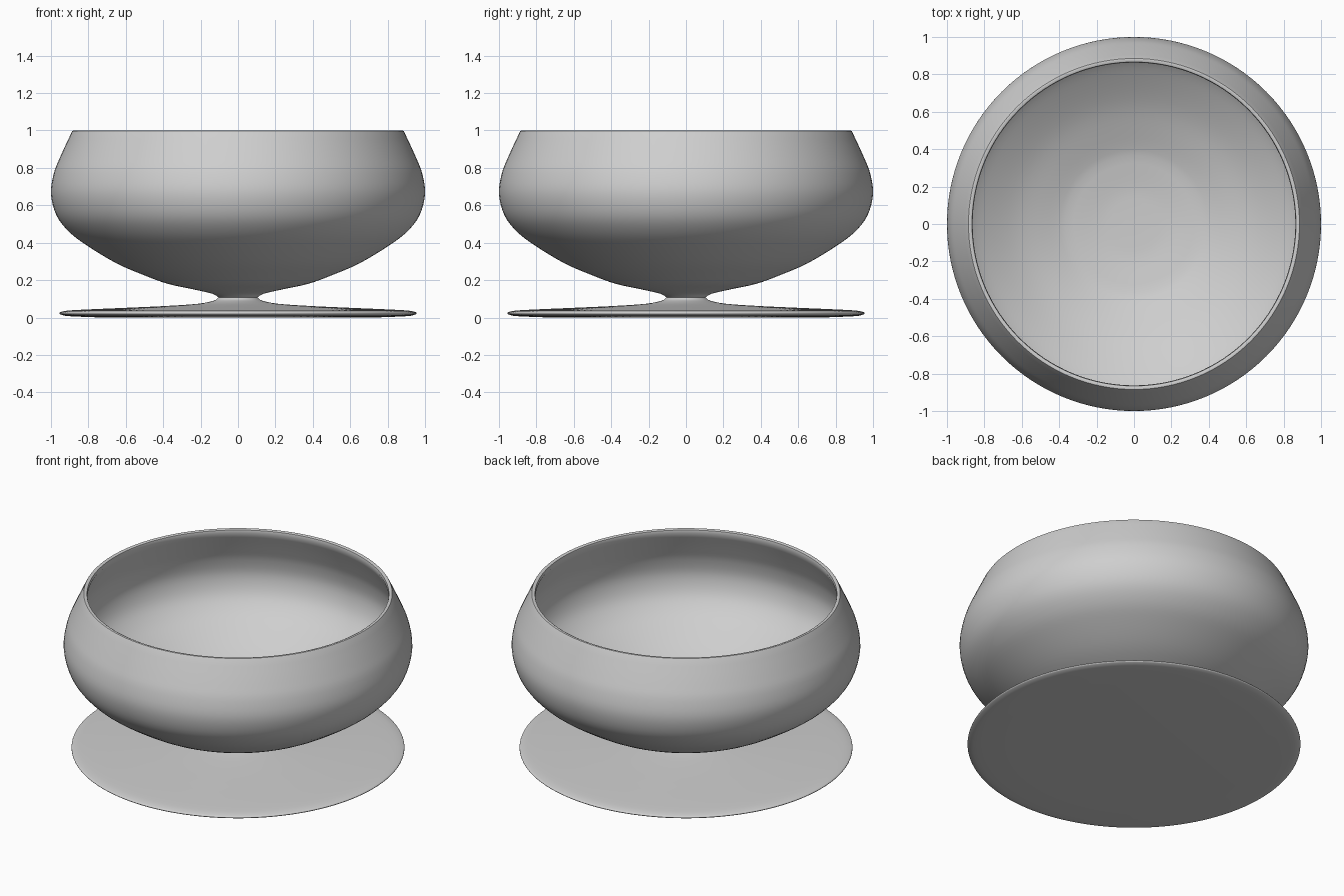
import bpy
import bmesh
import math
from mathutils import Vector

cube = bpy.data.objects.get("Cube")
if cube:
    bpy.data.objects.remove(cube, do_unlink=True)

SEGMENTS = 128
WALL = 0.03


def smooth_path(points, steps=4):
    """Pass a Catmull-Rom curve through the (radius, height) points."""
    pts = [Vector(p) for p in points]
    pts = [pts[0] * 2 - pts[1]] + pts + [pts[-1] * 2 - pts[-2]]
    path = []
    for a, b, c, d in zip(pts, pts[1:], pts[2:], pts[3:]):
        for i in range(steps):
            t = i / steps
            path.append((b * 2 + (c - a) * t
                         + (a * 2 - b * 5 + c * 4 - d) * t ** 2
                         + (b * 3 - a - c * 3 + d) * t ** 3) / 2)
    return path + [pts[-2]]


def inset_path(path, distance):
    """Shift a path towards the inside of the vessel."""
    result = []
    last = len(path) - 1
    for i, p in enumerate(path):
        tangent = (path[min(i + 1, last)] - path[max(i - 1, 0)]).normalized()
        result.append(p + Vector((-tangent.y, tangent.x)) * distance)
    return result


def lathe(name, profile, material):
    """Spin a profile around the z axis into a smooth closed solid."""
    bm = bmesh.new()
    verts = [bm.verts.new((p[0], 0, p[1])) for p in profile]
    edges = [bm.edges.new(pair) for pair in zip(verts, verts[1:])]
    bmesh.ops.spin(bm, geom=verts + edges, cent=(0, 0, 0), axis=(0, 0, 1),
                   angle=math.tau, steps=SEGMENTS, use_duplicate=False)
    bmesh.ops.remove_doubles(bm, verts=bm.verts, dist=0.0002)
    bmesh.ops.recalc_face_normals(bm, faces=bm.faces)
    mesh = bpy.data.meshes.new(name)
    bm.to_mesh(mesh)
    bm.free()
    mesh.materials.append(material)
    obj = bpy.data.objects.new(name, mesh)
    bpy.context.collection.objects.link(obj)
    bpy.ops.object.select_all(action="DESELECT")
    obj.select_set(True)
    bpy.context.view_layer.objects.active = obj
    bpy.ops.object.shade_smooth_by_angle(angle=math.radians(40))
    return obj


# Single grey material
grey = bpy.data.materials.new("light grey")
grey.use_nodes = True
colour = (0.62, 0.62, 0.62, 1)
grey.diffuse_color = colour
grey.node_tree.nodes["Principled BSDF"].inputs["Base Color"].default_value = colour

# Wide flat foot rising to a narrow neck
foot = smooth_path([(0.73, 0), (0.9, 0.007), (0.945, 0.015), (0.955, 0.024),
                    (0.94, 0.032), (0.87, 0.04), (0.6, 0.052), (0.4, 0.061),
                    (0.22, 0.073), (0.13, 0.09), (0.105, 0.108)])

# Flaring bowl wall, drawn in at the mouth
bowl = smooth_path([(0.105, 0.108), (0.14, 0.128), (0.25, 0.153),
                    (0.375, 0.18), (0.5, 0.225), (0.65, 0.29), (0.8, 0.38),
                    (0.9, 0.455), (0.97, 0.545), (1, 0.66), (0.985, 0.77),
                    (0.95, 0.86), (0.89, 0.99)])

# Softly rounded rim and the hollow inside
rim = [Vector((0.885, 0.998)), Vector((0.877, 1)), Vector((0.866, 0.995))]
inside = [p for p in inset_path(bowl, WALL) if p.x > 0.34]
inside.reverse()
floor = smooth_path([inside[-1], (0.2, 0.186), (0.1, 0.181), (0, 0.18)])

profile = [Vector((0, 0))] + foot + bowl[1:] + rim + inside + floor[1:]
lathe("footed_bowl", profile, grey)
